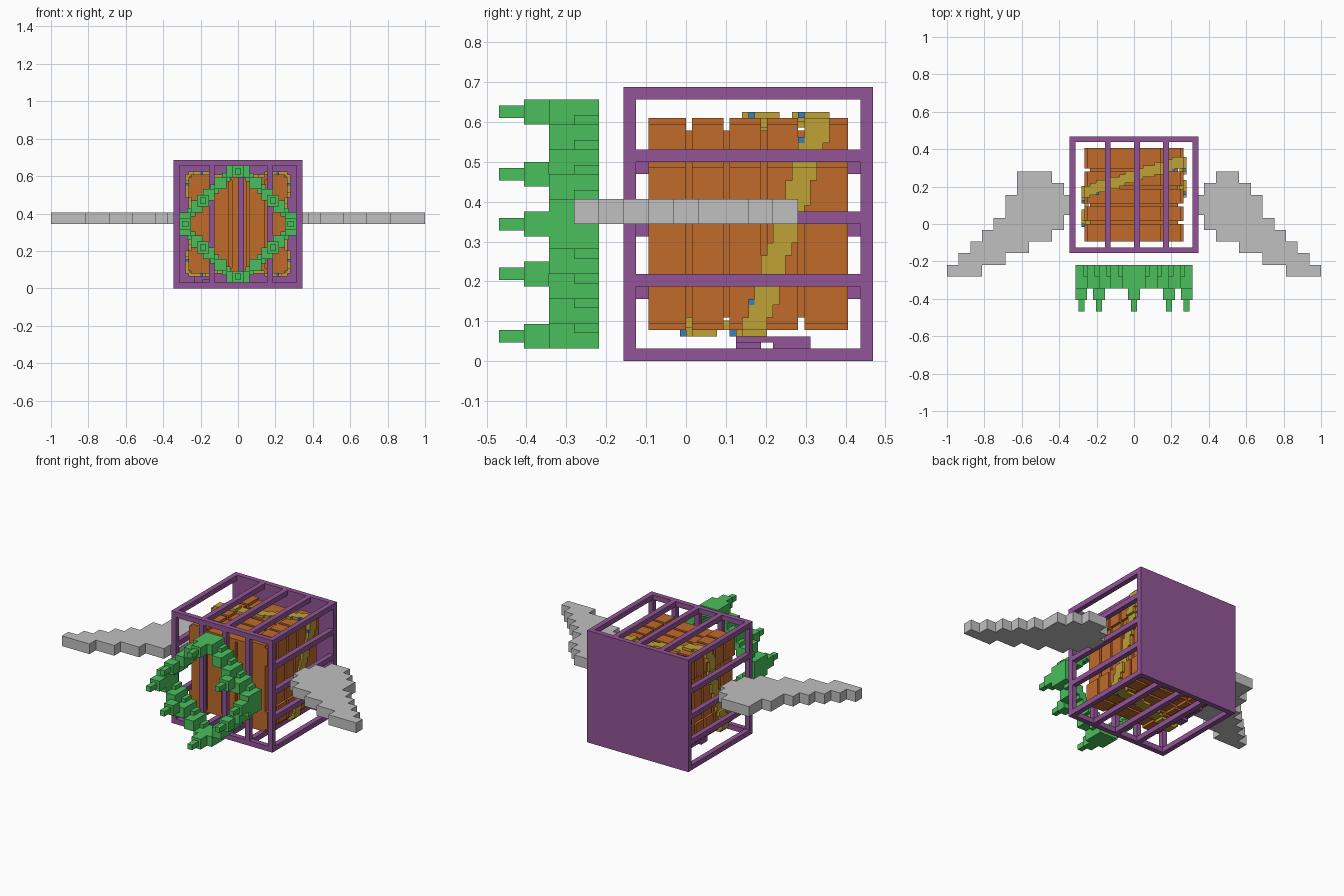
import bpy, bmesh
from mathutils import Matrix, Vector

U = 1 / 64  # block unit
MID = 22    # height of the centre, in units

cube = bpy.data.objects.get("Cube")
if cube:
    bpy.data.objects.remove(cube)


def material(name, rgb):
    m = bpy.data.materials.new(name)
    m.use_nodes = True
    m.diffuse_color = (*rgb, 1)
    m.node_tree.nodes["Principled BSDF"].inputs["Base Color"].default_value = (*rgb, 1)
    return m


purple = material("purple", (0.29, 0.09, 0.31))
orange = material("orange", (0.53, 0.145, 0.024))
green = material("green", (0.07, 0.53, 0.11))
grey = material("grey", (0.53, 0.53, 0.53))
yellow = material("mustard", (0.52, 0.36, 0.035))
blue = material("blue", (0.04, 0.21, 0.5))


def blocks(name, boxes, mat):
    """One object from boxes given as (x0, x1, y0, y1, z0, z1) in units."""
    bm = bmesh.new()
    for x0, x1, y0, y1, z0, z1 in boxes:
        size = Vector((x1 - x0, y1 - y0, z1 - z0)) * U
        mid = Vector((x0 + x1, y0 + y1, z0 + z1)) * U / 2
        bmesh.ops.create_cube(bm, size=1, matrix=Matrix.Translation(mid) @ Matrix.Diagonal((*size, 1)))
    mesh = bpy.data.meshes.new(name)
    bm.to_mesh(mesh)
    bm.free()
    mesh.materials.append(mat)
    ob = bpy.data.objects.new(name, mesh)
    bpy.context.collection.objects.link(ob)
    return ob


# cage: solid back, edge beams and three bars on every open side
blocks("cage_back", [(-22, 22, 28, 30, 0, 44)], purple)
beams = []
for x in (-22, 20):
    beams += [(x, x + 2, -10, -8, 0, 44)]
    beams += [(x, x + 2, -8, 28, z, z + 2) for z in (0, 42)]
for z in (0, 42):
    beams.append((-20, 20, -10, -8, z, z + 2))
blocks("cage_frame", beams, purple)
bars = []
for i in range(3):
    x, z = -10 + 10 * i, 12 + 10 * i
    bars += [(x, x + 2, -8, 28, 0, 2), (x, x + 2, -8, 28, 42, 44)]
    bars.append((x, x + 2, -10, -8, 2, 42))
    bars += [(20, 22, -8, 28, z, z + 2), (-22, -20, -8, 28, z - 2, z)]
blocks("cage_bars", bars, purple)
blocks("floor_scraps", [(-15, -10, 8, 20, 3, 4), (-15, -12, 8, 12, 2, 3),
                        (-13, -10, 14, 20, 2, 3)], purple)


def side_box(side, t0, t1, y0, y1, h0, h1):
    """Box on one of the four sides: t runs along it, h outwards from the axis."""
    if side in ("top", "bottom"):
        if side == "bottom":
            h0, h1 = -h1, -h0
        return (t0, t1, y0, y1, MID + h0, MID + h1)
    if side == "right":
        h0, h1 = -h1, -h0
    return (h0, h1, y0, y1, MID + t0, MID + t1)


SIDES = ("top", "bottom", "left", "right")

# crate: core with raised planks, recessed in the middle of each side
blocks("crate_core", [(-15, 15, -5, 26, 7, 37)], orange)
planks = []
for side in SIDES:
    for y0, y1 in ((-6, 0), (1, 6), (7, 12), (13, 18), (19, 26)):
        planks.append(side_box(side, -9, 9, y0, y1, 15, 16))
        for t in (-16, 9):
            planks.append(side_box(side, t, t + 7, y0, y1, 15, 17))
blocks("crate_planks", planks, orange)
blocks("crate_front_planks", [(a, b, -6, -5, 7, 37) for a, b in
                              ((-15, -10), (-9, -3), (-2, 3), (4, 9), (10, 15))], orange)

# belt: tilted strap stepping round the crate
strap, studs = [], []
for side in SIDES:
    sign = 1 if side in ("top", "left") else -1
    for t in range(-17, 17, 2):
        y = round(11 + 0.31 * (t + 1 + sign * 17))
        h = 16 if -9 <= t < 8 else 17
        strap.append(side_box(side, t, t + 2, y - 2, y + 2, h - 0.5, h + 1))
        if t in (-13, 13):
            studs.append(side_box(side, t, t + 1, y - 3, y - 2, h, h + 1))
blocks("belt", strap, yellow)
blocks("belt_studs", studs, blue)

# wings: stepped flat slabs
COLUMNS = ((22, 24, 3, 10), (24, 28, -2, 14), (28, 36, -6, 18), (36, 40, -10, 14),
           (40, 44, -10, 10), (44, 48, -14, 2), (48, 52, -14, -2), (52, 56, -18, -6),
           (56, 60, -18, -10), (60, 64, -18, -14))
blocks("left_wing", [(a, b, c, d, 22, 26) for a, b, c, d in COLUMNS], grey)
blocks("right_wing", [(-b, -a, c, d, 22, 26) for a, b, c, d in COLUMNS]
       + [(-40, -36, 14, 18, 22, 26)], grey)

# ring: stepped hoop in front of the cage
ring = []
for s in (-1, 1):
    far = sorted((16 * s, 20 * s))
    ring.append((-4, 4, -22, -14, MID + far[0], MID + far[1]))
    ring.append((*far, -22, -14, MID - 4, MID + 4))
    for r in (-1, 1):
        for i in range(3):
            xs = sorted((s * (4 + 4 * i), s * (8 + 4 * i)))
            zs = sorted((r * (12 - 4 * i), r * (16 - 4 * i)))
            ring.append((*xs, -22, -14, MID + zs[0], MID + zs[1]))
        # rear links between neighbouring steps
        for i in range(4):
            cx, cz = s * (4 + 4 * i), MID + r * (16 - 4 * i)
            ring.append((cx - 1.5, cx + 1.5, -18, -14, cz - 1.5, cz + 1.5))
blocks("ring", ring, green)

# spikes: two-step prongs round the ring
spikes = []
spots = [(0, 18), (0, -18), (18, 0), (-18, 0)] + [(12 * s, 8 * r) for s in (-1, 1) for r in (-1, 1)]
for x, dz in spots:
    z = MID + dz
    spikes.append((x - 2, x + 2, -26, -22, z - 2, z + 2))
    spikes.append((x - 1, x + 1, -30, -26, z - 1, z + 1))
blocks("ring_spikes", spikes, green)
